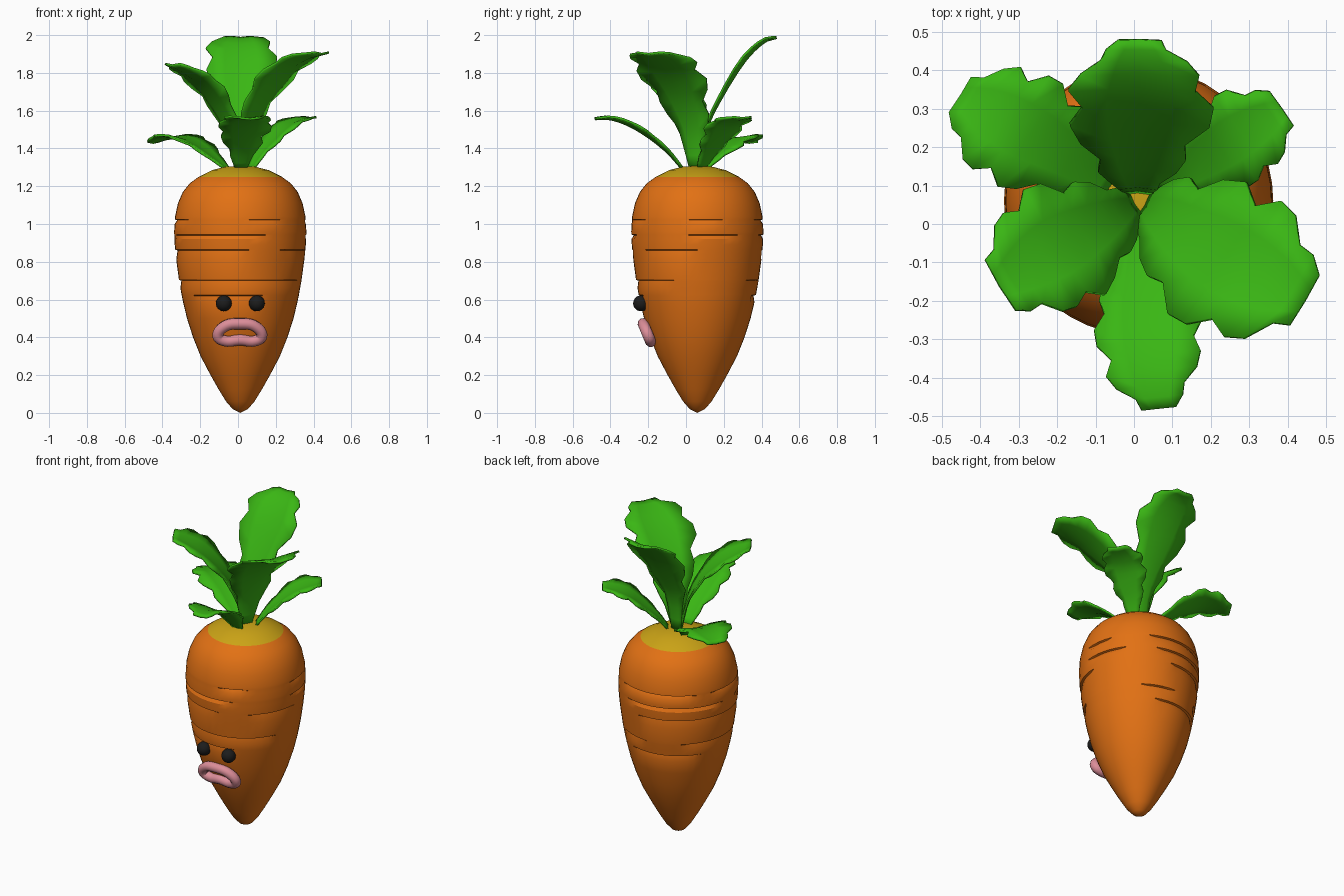
import bpy, bmesh, math, random
from mathutils import Vector

if "Cube" in bpy.data.objects:
    bpy.data.objects.remove(bpy.data.objects["Cube"])

random.seed(4)


def material(name, rgb):
    m = bpy.data.materials.new(name)
    m.diffuse_color = (*rgb, 1)
    m.use_nodes = True
    m.node_tree.nodes["Principled BSDF"].inputs["Base Color"].default_value = m.diffuse_color
    return m


ORANGE = material("carrot orange", (0.76, 0.165, 0.007))
YELLOW = material("crown yellow", (0.60, 0.37, 0.008))
GREEN = material("leaf green", (0.042, 0.47, 0.007))
PINK = material("lip pink", (0.72, 0.27, 0.32))
BLACK = material("eye black", (0.012, 0.012, 0.012))
CX, CY = 0.012, 0.06          # axis of the root


def finish(ob, mats, angle=40):
    for m in mats:
        ob.data.materials.append(m)
    bpy.ops.object.select_all(action='DESELECT')
    bpy.context.view_layer.objects.active = ob
    ob.select_set(True)
    bpy.ops.object.shade_smooth_by_angle(angle=math.radians(angle))


def mesh_object(name, bm):
    bmesh.ops.recalc_face_normals(bm, faces=bm.faces)
    me = bpy.data.meshes.new(name)
    bm.to_mesh(me)
    bm.free()
    ob = bpy.data.objects.new(name, me)
    bpy.context.collection.objects.link(ob)
    return ob


# Root: lathed profile (radius, z) with shallow notches around it
PROFILE = [(0.04, 0.02), (0.075, 0.06), (0.115, 0.125), (0.16, 0.205), (0.21, 0.3),
           (0.25, 0.4), (0.282, 0.5), (0.306, 0.6), (0.324, 0.7), (0.338, 0.8),
           (0.347, 0.89), (0.35, 0.96), (0.345, 1.04), (0.33, 1.11), (0.304, 1.17),
           (0.268, 1.215), (0.22, 1.25), (0.15, 1.285), (0.08, 1.303)]
# Notch line: z, height, share of the circle cut
NOTCHES = [(1.02, 0.02, 0.3), (0.94, 0.02, 0.4), (0.86, 0.05, 0.6),
           (0.7, 0.04, 0.45), (0.62, 0.035, 0.5)]
SEG = 48


def radius(z):
    for (r0, z0), (r1, z1) in zip(PROFILE, PROFILE[1:]):
        if z0 <= z <= z1:
            return r0 + (r1 - r0) * (z - z0) / (z1 - z0)


def notch_depths(share):
    depths = []
    while len(depths) < SEG:
        d = 0.012 if random.random() < share else 0
        depths += [d] * random.randint(3, 7)
    return depths[:SEG]


rows = [(r, z, [0] * SEG) for r, z in PROFILE
        if not any(n[0] - n[1] - 0.015 < z < n[0] + 0.015 for n in NOTCHES)]
for z, h, share in NOTCHES:
    for zz, d in ((z + 0.004, [0] * SEG), (z, notch_depths(share)), (z - h, [0] * SEG)):
        rows.append((radius(zz), zz, d))
rows.sort(key=lambda row: row[1])

bm = bmesh.new()
rings = []
for r, z, depth in rows:
    ring = []
    for i in range(SEG):
        a = 2 * math.pi * i / SEG
        ring.append(bm.verts.new((CX + (r - depth[i]) * math.cos(a),
                                  CY + (r - depth[i]) * math.sin(a), z)))
    rings.append(ring)
bottom = bm.verts.new((CX, CY, 0))
top = bm.verts.new((CX, CY, 1.308))
for i in range(SEG):
    j = (i + 1) % SEG
    for a, b in zip(rings, rings[1:]):
        bm.faces.new((a[i], a[j], b[j], b[i]))
    bm.faces.new((bottom, rings[0][j], rings[0][i]))
    bm.faces.new((top, rings[-1][i], rings[-1][j]))
for f in bm.faces:
    f.material_index = 1 if f.calc_center_median().z > 1.25 else 0
finish(mesh_object("root", bm), [ORANGE, YELLOW], 30)

# Eyes
for side, x in (("left", -0.075), ("right", 0.1)):
    bpy.ops.mesh.primitive_uv_sphere_add(segments=20, ring_count=12, radius=0.042,
                                         location=(x, -0.238, 0.58))
    eye = bpy.context.object
    eye.name = side + "_eye"
    finish(eye, [BLACK], 60)

# Mouth: closed tube with drooping corners, leaning with the root
LIP = [(-0.105, 0.405), (-0.075, 0.455), (0.01, 0.472), (0.095, 0.455), (0.125, 0.405),
       (0.09, 0.381), (0.01, 0.386), (-0.07, 0.381)]
curve = bpy.data.curves.new("mouth", 'CURVE')
curve.dimensions = '3D'
curve.bevel_depth = 0.03
curve.bevel_resolution = 3
curve.resolution_u = 6
spline = curve.splines.new('BEZIER')
spline.bezier_points.add(len(LIP) - 1)
spline.use_cyclic_u = True
for p, (x, z) in zip(spline.bezier_points, LIP):
    p.co = (x, -0.19 - 0.42 * (z - 0.385), z)
    p.handle_left_type = p.handle_right_type = 'AUTO'
mouth = bpy.data.objects.new("mouth", curve)
bpy.context.collection.objects.link(mouth)
bpy.context.view_layer.objects.active = mouth
mouth.select_set(True)
bpy.ops.object.convert(target='MESH')
finish(bpy.context.object, [PINK], 60)


# Leaves: curved midrib with a toothed, slightly folded blade
def spline_point(pts, t):
    k = min(int(t), len(pts) - 2)
    u = t - k
    p1, p2 = pts[k], pts[k + 1]
    p0 = pts[k - 1] if k else 2 * p1 - p2
    p3 = pts[k + 2] if k + 2 < len(pts) else 2 * p2 - p1
    return 0.5 * (2 * p1 + (p2 - p0) * u + (2 * p0 - 5 * p1 + 4 * p2 - p3) * u * u
                  + (3 * p1 - p0 - 3 * p2 + p3) * u ** 3)


def leaf(name, path, widths):
    pts = [Vector(p) for p in path]
    half = [Vector((w, 0, 0)) for w in widths]
    out = pts[-1] - pts[0]
    side = Vector((-out.y, out.x, 0)).normalized()
    bm = bmesh.new()
    strips = []
    steps = 13
    for s in range(steps + 1):
        t = s * (len(pts) - 1) / steps
        c = spline_point(pts, t)
        along = spline_point(pts, min(t + 0.1, len(pts) - 1)) - spline_point(pts, max(t - 0.1, 0))
        up = along.cross(side).normalized()
        up = up if up.z > 0 else -up
        w = spline_point(half, t).x
        row = []
        for k in (-1, -0.5, 0, 0.5, 1):
            tooth = 1.0
            if abs(k) == 1 and s > 2:
                tooth = (1.1 if (s + (k > 0)) % 3 else 0.86) + random.uniform(-0.04, 0.04)
            row.append(bm.verts.new(c + side * (w * k * tooth) + up * (0.12 * w * abs(k))))
        strips.append(row)
    for a, b in zip(strips, strips[1:]):
        for i in range(4):
            bm.faces.new((a[i], a[i + 1], b[i + 1], b[i]))
    ob = mesh_object(name, bm)
    mod = ob.modifiers.new("thickness", 'SOLIDIFY')
    mod.thickness = 0.012
    mod.offset = 0
    finish(ob, [GREEN], 40)


leaf("back_leaf", [(0.01, 0.085, 1.29), (0.01, 0.11, 1.5), (0.01, 0.19, 1.67),
                   (0.015, 0.31, 1.86), (0.015, 0.41, 1.96), (0.015, 0.48, 1.985)],
     [0.03, 0.06, 0.12, 0.175, 0.13, 0.05])
leaf("front_right_leaf", [(0.03, 0.045, 1.29), (0.06, 0.03, 1.48), (0.13, -0.02, 1.65),
                          (0.24, -0.09, 1.79), (0.35, -0.15, 1.87), (0.445, -0.2, 1.9)],
     [0.03, 0.08, 0.14, 0.185, 0.16, 0.07])
leaf("front_left_leaf", [(0.0, 0.05, 1.29), (-0.04, 0.03, 1.48), (-0.11, -0.01, 1.63),
                         (-0.2, -0.06, 1.74), (-0.28, -0.11, 1.8), (-0.35, -0.16, 1.84)],
     [0.03, 0.07, 0.12, 0.155, 0.13, 0.07])
leaf("back_left_leaf", [(-0.06, 0.09, 1.29), (-0.13, 0.14, 1.35), (-0.21, 0.2, 1.41),
                        (-0.3, 0.25, 1.45), (-0.38, 0.295, 1.45), (-0.45, 0.335, 1.43)],
     [0.025, 0.07, 0.12, 0.145, 0.12, 0.05])
leaf("back_right_leaf", [(0.07, 0.08, 1.29), (0.12, 0.12, 1.37), (0.18, 0.165, 1.44),
                         (0.25, 0.215, 1.51), (0.32, 0.26, 1.545), (0.385, 0.3, 1.56)],
     [0.025, 0.055, 0.09, 0.115, 0.1, 0.05])
leaf("front_leaf", [(0.015, -0.02, 1.29), (0.02, -0.1, 1.38), (0.03, -0.2, 1.46),
                    (0.04, -0.3, 1.52), (0.05, -0.4, 1.555), (0.065, -0.48, 1.555)],
     [0.03, 0.07, 0.115, 0.13, 0.1, 0.04])
